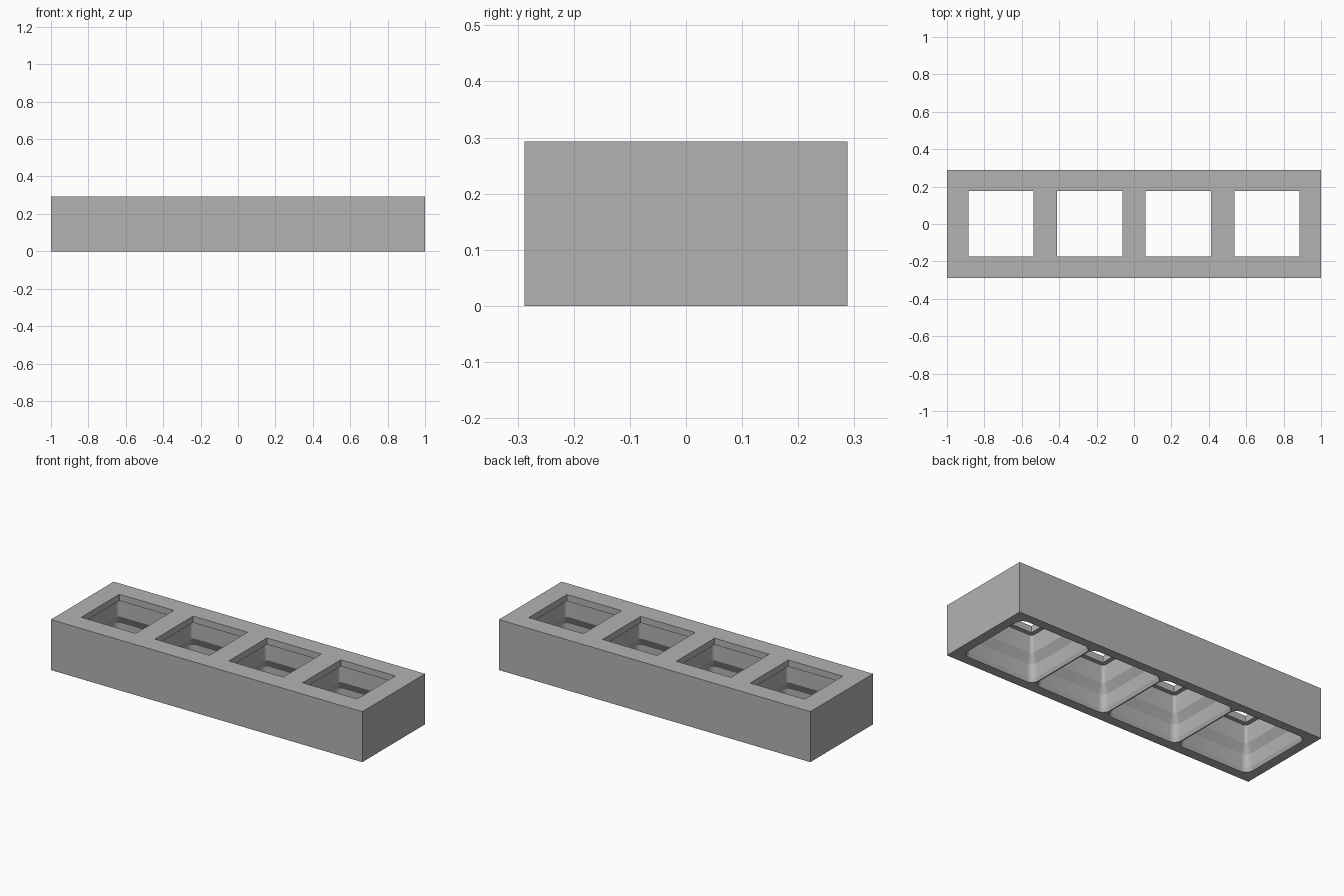
import bpy, bmesh, math

cube = bpy.data.objects.get("Cube")
if cube:
    bpy.data.objects.remove(cube, do_unlink=True)

LENGTH, DEPTH, HEIGHT = 2.0, 0.576, 0.293
PITCH = 0.474
CORNER_STEPS = 6

grey = bpy.data.materials.new("plain grey")
grey.use_nodes = True
colour = (0.45, 0.45, 0.45, 1)
grey.diffuse_color = colour
grey.node_tree.nodes["Principled BSDF"].inputs["Base Color"].default_value = colour

# Pocket profile from underneath to above: height, half width, corner radius
POCKET = [
    (-0.05, 0.234, 0.045),
    (0.0, 0.234, 0.045),
    (0.02, 0.226, 0.037),
    (0.1, 0.226, 0.037),
    (0.15, 0.2, 0.018),
    (0.255, 0.2, 0.018),
    (0.255, 0.175, 0.001),
    (0.35, 0.175, 0.001),
]


def rounded_ring(bm, cx, cy, z, half, radius):
    """Ring of vertices around a square with rounded corners."""
    ring = []
    for corner in range(4):
        mid = math.radians(45 + 90 * corner)
        px = math.copysign(half - radius, math.cos(mid))
        py = math.copysign(half - radius, math.sin(mid))
        for i in range(CORNER_STEPS + 1):
            a = math.radians(90 * corner + 90 * i / CORNER_STEPS)
            ring.append(bm.verts.new((cx + px + radius * math.cos(a),
                                      cy + py + radius * math.sin(a), z)))
    return ring


def add_pocket(bm, cx, cy):
    """Closed stepped solid that carves one pocket."""
    rings = [rounded_ring(bm, cx, cy, *section) for section in POCKET]
    for low, high in zip(rings, rings[1:]):
        n = len(low)
        for i in range(n):
            j = (i + 1) % n
            bm.faces.new((low[i], low[j], high[j], high[i]))
    bm.faces.new(list(reversed(rings[0])))
    bm.faces.new(rings[-1])


def make_object(name, bm):
    bmesh.ops.recalc_face_normals(bm, faces=bm.faces[:])
    mesh = bpy.data.meshes.new(name)
    bm.to_mesh(mesh)
    bm.free()
    mesh.materials.append(grey)
    obj = bpy.data.objects.new(name, mesh)
    bpy.context.collection.objects.link(obj)
    return obj


# Solid bar
bm = bmesh.new()
bmesh.ops.create_cube(bm, size=1)
for v in bm.verts:
    v.co = (v.co.x * LENGTH, v.co.y * DEPTH, (v.co.z + 0.5) * HEIGHT)
bar = make_object("socket_bar", bm)

# Row of four stepped pockets
bm = bmesh.new()
for i in range(4):
    add_pocket(bm, (i - 1.5) * PITCH, 0.002)
cutter = make_object("pocket_cutter", bm)
cutter.hide_render = True

# Carve the pockets and keep the result
cut = bar.modifiers.new("pockets", "BOOLEAN")
cut.operation = "DIFFERENCE"
cut.solver = "EXACT"
cut.object = cutter
bpy.ops.object.select_all(action="DESELECT")
bpy.context.view_layer.objects.active = bar
bar.select_set(True)
bpy.ops.object.modifier_apply(modifier=cut.name)
bpy.data.objects.remove(cutter, do_unlink=True)
bpy.ops.object.shade_smooth_by_angle(angle=math.radians(20))
